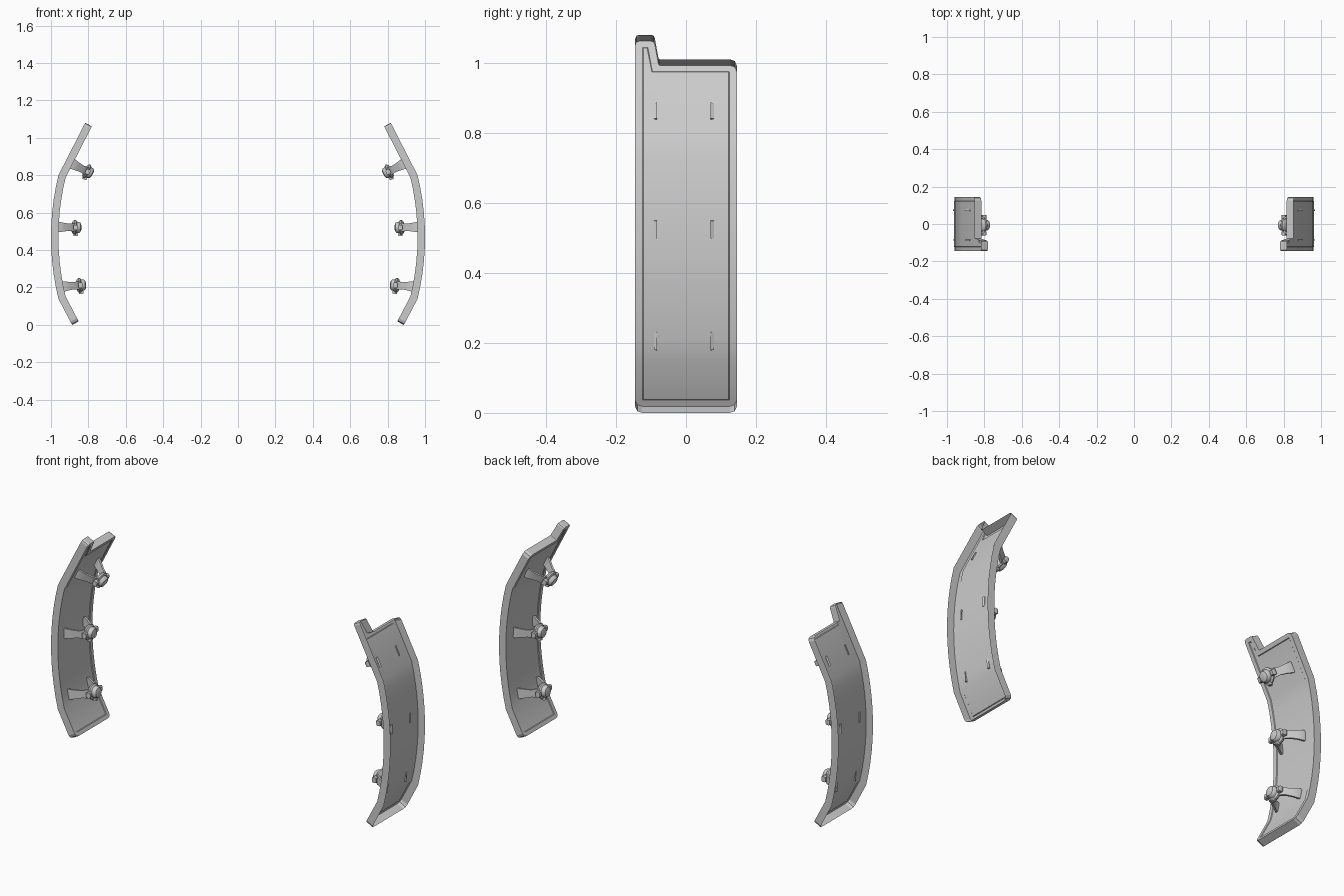
import bpy, bmesh, math
from mathutils import Vector

if "Cube" in bpy.data.objects:
    bpy.data.objects.remove(bpy.data.objects["Cube"])

TH = 0.04  # depth of the shell
YC = -0.006  # clamps sit slightly forward

# Outer side profile (x, z): lower leg, arc, upper leg
R, CX, CZ, HA = 1.38, -0.38, 0.47, math.radians(13.9)
prof = [Vector((0.887, 0.0))]
prof += [Vector((CX + R * math.cos(a), CZ + R * math.sin(a)))
         for a in (HA * (i / 5 - 1) for i in range(11))]
prof.append(Vector((0.817, 1.08)))
tang = [(b - a).normalized() for a, b in zip(prof, prof[1:])]
dist = [0.0]
for a, b in zip(prof, prof[1:]):
    dist.append(dist[-1] + (b - a).length)


def inward(t):
    return Vector((-t.y, t.x))


# Mitred inward normal at every profile point
miter = []
for i in range(len(prof)):
    n0, n1 = inward(tang[max(i - 1, 0)]), inward(tang[min(i, len(tang) - 1)])
    m = (n0 + n1).normalized()
    miter.append(m / m.dot(n0))


def bend(t, y, s):
    i = 0
    while i < len(tang) - 1 and s > dist[i + 1]:
        i += 1
    f = (s - dist[i]) / (dist[i + 1] - dist[i])
    p = prof[i].lerp(prof[i + 1], f) + t * miter[i].lerp(miter[i + 1], f)
    return Vector((p.x, y, p.y))


def s_at(z):
    for i in range(len(tang)):
        if z <= prof[i + 1].y:
            return dist[i] + (z - prof[i].y) / tang[i].y
    return dist[-1]


# Flat outline (y, s) with the tall front tab
S_N, S_T = s_at(1.01), dist[-1]
OUT = [Vector(p) for p in ((-.145, 0), (.145, 0), (.145, S_N),
                           (-.078, S_N), (-.091, S_T), (-.145, S_T))]


def outline(d):
    """Outline inset by d, corners rounded with three points."""
    n = len(OUT)
    lines = []
    for i in range(n):
        e = (OUT[(i + 1) % n] - OUT[i]).normalized()
        nn = Vector((-e.y, e.x))
        lines.append((nn, nn.dot(OUT[i]) + d))
    pts = []
    for i in range(n):
        (a, c), (b, e) = lines[i - 1], lines[i]
        det = a.x * b.y - a.y * b.x
        pts.append(Vector(((c * b.y - a.y * e) / det, (a.x * e - c * b.x) / det)))
    res = []
    for i, p in enumerate(pts):
        r = max(0.001, (0.02, 0.02, 0.02, 0.003, 0.009, 0.012)[i] - d)
        u = (pts[i - 1] - p).normalized() * r
        v = (pts[(i + 1) % n] - p).normalized() * r
        res += [p + u, p + (u + v) * 0.29, p + v]
    return res


def make(name, bm, angle):
    bmesh.ops.recalc_face_normals(bm, faces=bm.faces)
    me = bpy.data.meshes.new(name)
    bm.to_mesh(me)
    bm.free()
    ob = bpy.data.objects.new(name, me)
    bpy.context.collection.objects.link(ob)
    bpy.context.view_layer.objects.active = ob
    ob.select_set(True)
    bpy.ops.object.shade_smooth_by_angle(angle=math.radians(angle))
    ob.select_set(False)
    ob.modifiers.new("Mirror", 'MIRROR').use_mirror_merge = False


def skin(bm, loops, cap_start=True):
    rings = [[bm.verts.new(p) for p in lp] for lp in loops]
    for a, b in zip(rings, rings[1:]):
        n = len(a)
        for i in range(n):
            bm.faces.new((a[i], a[(i + 1) % n], b[(i + 1) % n], b[i]))
    if cap_start:
        bm.faces.new(rings[0])
    bm.faces.new(rings[-1])


# Tray-like plate: walls and inner face with a shallow rim, open on the outside
bm = bmesh.new()
skin(bm, [[(t, p.x, p.y) for p in outline(d)] for d, t in
          ((0, 0), (0, TH), (.021, TH), (.024, TH - .003))], cap_start=False)
bmesh.ops.triangulate(bm, faces=[f for f in bm.faces if len(f.verts) > 4])
for s in dist[1:-1]:
    bmesh.ops.bisect_plane(bm, geom=bm.verts[:] + bm.edges[:] + bm.faces[:],
                           plane_co=(0, 0, s), plane_no=(0, 0, 1))
for v in bm.verts:
    v.co = bend(*v.co)
make("side_plate", bm, 20)

# Clamps: two flared arms through the plate holding a round knob
for label, z in (("lower", 0.197), ("middle", 0.525), ("upper", 0.875)):
    s = s_at(z)
    o = bend(TH, YC, s)
    up = (bend(TH, 0, s + .002) - bend(TH, 0, s - .002)).normalized()
    if label == "lower":
        up = (up + Vector((0, 0, 2))).normalized()
    nrm = Vector((-up.z, 0, up.x))

    def loc(y, n, v):
        return o + Vector((0, y, 0)) + nrm * n + up * v

    bm = bmesh.new()
    for sg in (-1, 1):
        # (y, distance from plate, half width)
        path = [(.081, -.007, .025), (.081, .004, .027), (.066, .032, .022),
                (.05, .058, .019), (.036, .08, .023), (.02, .09, .023)]
        skin(bm, [[loc(sg * (y + a), n + b, v * w) for a, b, v in
                   ((-.0045, -.002, -1), (.0045, .002, -1), (.0045, .002, 1), (-.0045, -.002, 1))]
                  for y, n, w in path])
    make(label + "_clamp_arms", bm, 30)

    bm = bmesh.new()
    knob = [(.018, .07), (.032, .074), (.04, .083), (.04, .091), (.031, .097),
            (.029, .11), (.024, .117), (.012, .121)]
    skin(bm, [[loc(r * math.cos(k * math.pi / 12), n, r * math.sin(k * math.pi / 12))
               for k in range(24)] for r, n in knob])
    make(label + "_clamp_knob", bm, 35)

    # Side ears and lower release tab
    bm = bmesh.new()
    for y, v, hy, hv in ((.044, 0, .011, .014), (-.044, 0, .011, .014), (0, -.038, .01, .008)):
        skin(bm, [[loc(y + a * hy * k, n, v + b * hv * k) for a, b in
                   ((-1, -1), (1, -1), (1, 1), (-1, 1))]
                  for n, k in ((.08, .8), (.085, 1), (.098, 1), (.104, .7))])
    make(label + "_clamp_tabs", bm, 30)
